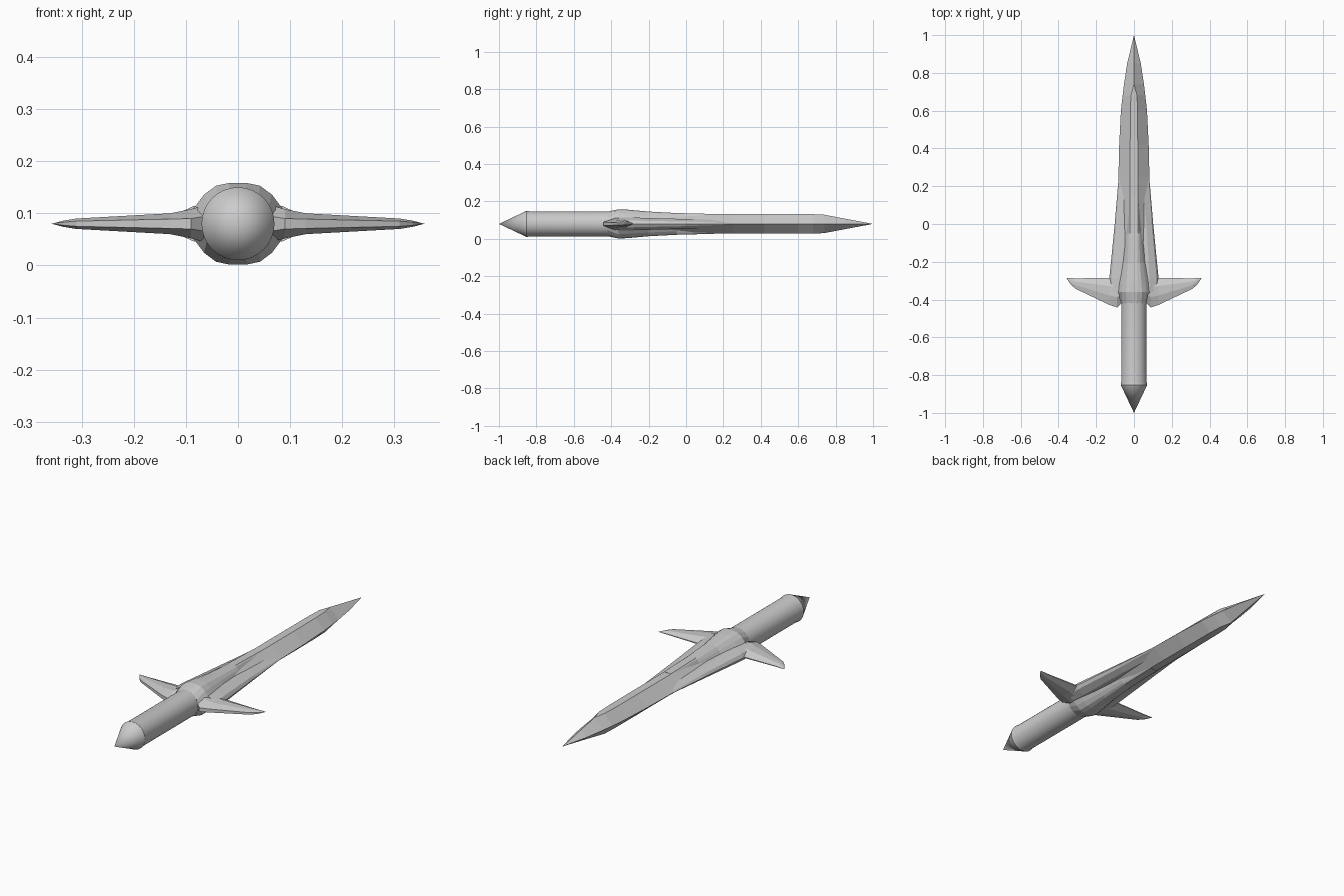
import bpy, bmesh, math

ZC = 0.08  # height of the dagger's long axis


def loft(name, rings, cap=True):
    """Skin a list of equal-length point rings and close both ends."""
    bm = bmesh.new()
    vs = [[bm.verts.new((x, y, z + ZC)) for x, y, z in r] for r in rings]
    n = len(rings[0])
    for a, b in zip(vs, vs[1:]):
        for i in range(n):
            j = (i + 1) % n
            bm.faces.new((a[i], a[j], b[j], b[i]))
    bm.faces.new(vs[0][::-1])
    bm.faces.new(vs[-1])
    bmesh.ops.remove_doubles(bm, verts=bm.verts, dist=1e-5)
    bmesh.ops.recalc_face_normals(bm, faces=bm.faces)
    me = bpy.data.meshes.new(name)
    bm.to_mesh(me)
    bm.free()
    ob = bpy.data.objects.new(name, me)
    bpy.context.collection.objects.link(ob)
    return ob


def section(y, quarter):
    """Mirror a quarter profile (x, z), edge to crown, into a full ring."""
    half = quarter + [(-x, z) for x, z in reversed(quarter)]
    return [(x, y, z) for x, z in half] + [(x, y, -z) for x, z in reversed(half)]


def along_y(name, stations):
    return loft(name, [section(y, q) for y, q in stations])


# blade: sharp edges, narrow flat central ridge, pointed tip
blade = [(-0.38, 0.085, 0.020, 0.050), (0.25, 0.082, 0.020, 0.052),
         (0.42, 0.078, 0.020, 0.052), (0.60, 0.069, 0.019, 0.052),
         (0.68, 0.060, 0.016, 0.052), (0.74, 0.053, 0.0, 0.049),
         (0.85, 0.036, 0.0, 0.028), (1.0, 0.0, 0.0, 0.0)]
along_y("blade", [(y, [(w, 0), (r, h)]) for y, w, r, h in blade])

# flared flat wings at the blade's base
along_y("blade_base", [
    (-0.36, [(0.132, 0), (0.120, 0.018), (0.085, 0.034)]),
    (-0.285, [(0.130, 0), (0.120, 0.018), (0.082, 0.034)]),
    (0.00, [(0.102, 0), (0.094, 0.012), (0.066, 0.026)]),
    (0.20, [(0.085, 0), (0.080, 0.005), (0.048, 0.022)]),
    (0.26, [(0.079, 0), (0.078, 0.001), (0.060, 0.012)])])

# raised collar running from the guard into the ridge
along_y("collar", [
    (-0.42, [(0.070, 0), (0.060, 0.034), (0.040, 0.054), (0.014, 0.066)]),
    (-0.36, [(0.092, 0.020), (0.065, 0.056), (0.042, 0.073), (0.018, 0.078)]),
    (-0.31, [(0.088, 0.020), (0.060, 0.053), (0.040, 0.070), (0.018, 0.076)]),
    (-0.20, [(0.066, 0.020), (0.047, 0.046), (0.032, 0.060), (0.018, 0.066)]),
    (-0.05, [(0.046, 0.020), (0.037, 0.040), (0.028, 0.052), (0.020, 0.058)]),
    (0.15, [(0.034, 0.015), (0.028, 0.035), (0.024, 0.047), (0.020, 0.053)])])

# swept guard arms: x, front y, back y, edge half height, crown half height
arm = [(0.030, -0.385, -0.285, 0.020, 0.045), (0.090, -0.442, -0.285, 0.010, 0.028),
       (0.130, -0.428, -0.285, 0.009, 0.020), (0.310, -0.343, -0.288, 0.005, 0.010),
       (0.335, -0.320, -0.286, 0.003, 0.006), (0.358, -0.286, -0.286, 0.0, 0.0)]
for side, s in (("left", -1), ("right", 1)):
    rings = []
    for x, f, b, e, c in arm:
        m, k = f + (b - f) * 0.35, f + (b - f) * 0.7
        top = [(f, e), (m, c), (k, c), (b, e * 0.3)]
        rings.append([(s * x, y, z) for y, z in top]
                     + [(s * x, y, -z) for y, z in reversed(top)])
    loft("guard_arm_" + side, rings)

# round grip with conical pommel
N = 32
profile = [(-1.0, 0.0), (-0.852, 0.070), (-0.835, 0.067), (-0.36, 0.067)]
grip = loft("grip", [[(r * math.cos(2 * math.pi * i / N), y, r * math.sin(2 * math.pi * i / N))
                      for i in range(N)] for y, r in profile])
bpy.context.view_layer.objects.active = grip
grip.select_set(True)
bpy.ops.object.shade_smooth_by_angle(angle=math.radians(20))
